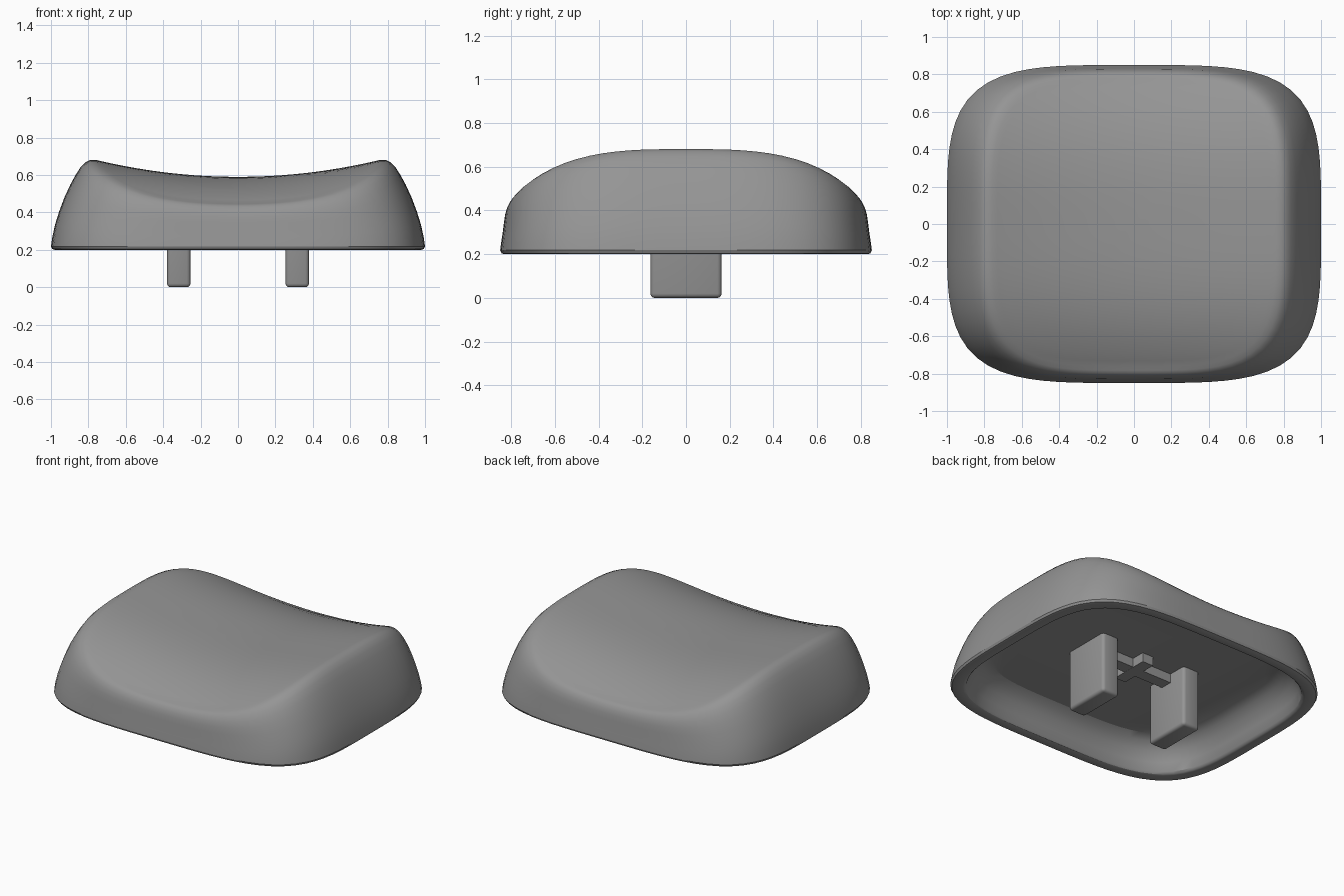
import bpy, bmesh, math

if "Cube" in bpy.data.objects:
    bpy.data.objects.remove(bpy.data.objects["Cube"])

SEG = 96
grey = bpy.data.materials.new("mid_grey")
grey.diffuse_color = (0.3, 0.3, 0.3, 1)
grey.use_nodes = True
grey.node_tree.nodes["Principled BSDF"].inputs["Base Color"].default_value = grey.diffuse_color


def outline(hx, hy, n=4.0):
    """Rounded-square outline (superellipse)."""
    pts = []
    for i in range(SEG):
        a = 2 * math.pi * i / SEG
        c, s = math.cos(a), math.sin(a)
        r = (abs(c) ** n + abs(s) ** n) ** (-1 / n)
        pts.append((hx * r * c, hy * r * s))
    return pts


def dish(x, y):
    """Saddle-shaped top: dips across x, falls away along y."""
    return 0.59 + 0.093 * (x / 0.77) ** 2 - 0.15 * abs(y / 0.78) ** 3


def finish(bm, name, angle):
    bmesh.ops.recalc_face_normals(bm, faces=bm.faces)
    me = bpy.data.meshes.new(name)
    bm.to_mesh(me)
    bm.free()
    ob = bpy.data.objects.new(name, me)
    bpy.context.collection.objects.link(ob)
    me.materials.append(grey)
    bpy.ops.object.select_all(action='DESELECT')
    ob.select_set(True)
    bpy.context.view_layer.objects.active = ob
    bpy.ops.object.shade_smooth_by_angle(angle=math.radians(angle))
    return ob


# Cap shell: one loft from the ceiling, down the inside, up the wall, over the top
rings = []
for hx, hy, z in [(0.78, 0.66, 0.40), (0.83, 0.70, 0.375), (0.87, 0.735, 0.33),
                  (0.90, 0.76, 0.27), (0.915, 0.772, 0.215), (0.925, 0.78, 0.204),
                  (0.935, 0.79, 0.2), (0.98, 0.83, 0.2), (0.993, 0.843, 0.204),
                  (1.0, 0.85, 0.218)]:
    rings.append([(x, y, z) for x, y in outline(hx, hy)])

# Outer wall: half sizes and fraction of the height below the dished edge
rim = outline(0.77, 0.77)
for hx, hy, f in [(0.993, 0.848, 0.14), (0.978, 0.843, 0.28), (0.957, 0.838, 0.42),
                  (0.928, 0.833, 0.58), (0.897, 0.828, 0.72), (0.868, 0.82, 0.83),
                  (0.84, 0.808, 0.92), (0.815, 0.795, 0.97), (0.79, 0.782, 0.995)]:
    rings.append([(x, y, 0.2 + f * (dish(*r) - 0.2))
                  for (x, y), r in zip(outline(hx, hy), rim)])
# Dished top
for k in (0.985, 0.95, 0.9, 0.8, 0.7, 0.6, 0.5, 0.4, 0.3, 0.2, 0.1):
    rings.append([(x * k, y * k, dish(x * k, y * k)) for x, y in rim])

bm = bmesh.new()
loops = [[bm.verts.new(p) for p in ring] for ring in rings]
for a, b in zip(loops, loops[1:]):
    for i in range(SEG):
        j = (i + 1) % SEG
        bm.faces.new((a[i], a[j], b[j], b[i]))
bm.faces.new(loops[0])
tip = bm.verts.new((0, 0, dish(0, 0)))
for i in range(SEG):
    bm.faces.new((loops[-1][i], loops[-1][(i + 1) % SEG], tip))
finish(bm, "cap_shell", 28)


def block(name, lo, hi, bevel=0.0):
    bm = bmesh.new()
    bmesh.ops.create_cube(bm, size=1)
    for v in bm.verts:
        v.co = [l + (c + 0.5) * (h - l) for c, l, h in zip(v.co, lo, hi)]
    if bevel:
        edges = [e for e in bm.edges if min(v.co.z for v in e.verts) < hi[2] - 0.001]
        bmesh.ops.bevel(bm, geom=edges, offset=bevel, segments=3, profile=0.5,
                        affect='EDGES')
    return finish(bm, name, 50)


# Two clip posts hanging from the ceiling
for side, cx in (("left", -0.317), ("right", 0.317)):
    block(side + "_post", (cx - 0.063, -0.163, 0), (cx + 0.063, 0.163, 0.41), 0.02)

# Low cross rib between the posts
block("long_rib", (-0.27, -0.04, 0.34), (0.27, 0.04, 0.41))
block("short_rib", (-0.04, -0.13, 0.339), (0.04, 0.13, 0.41))
